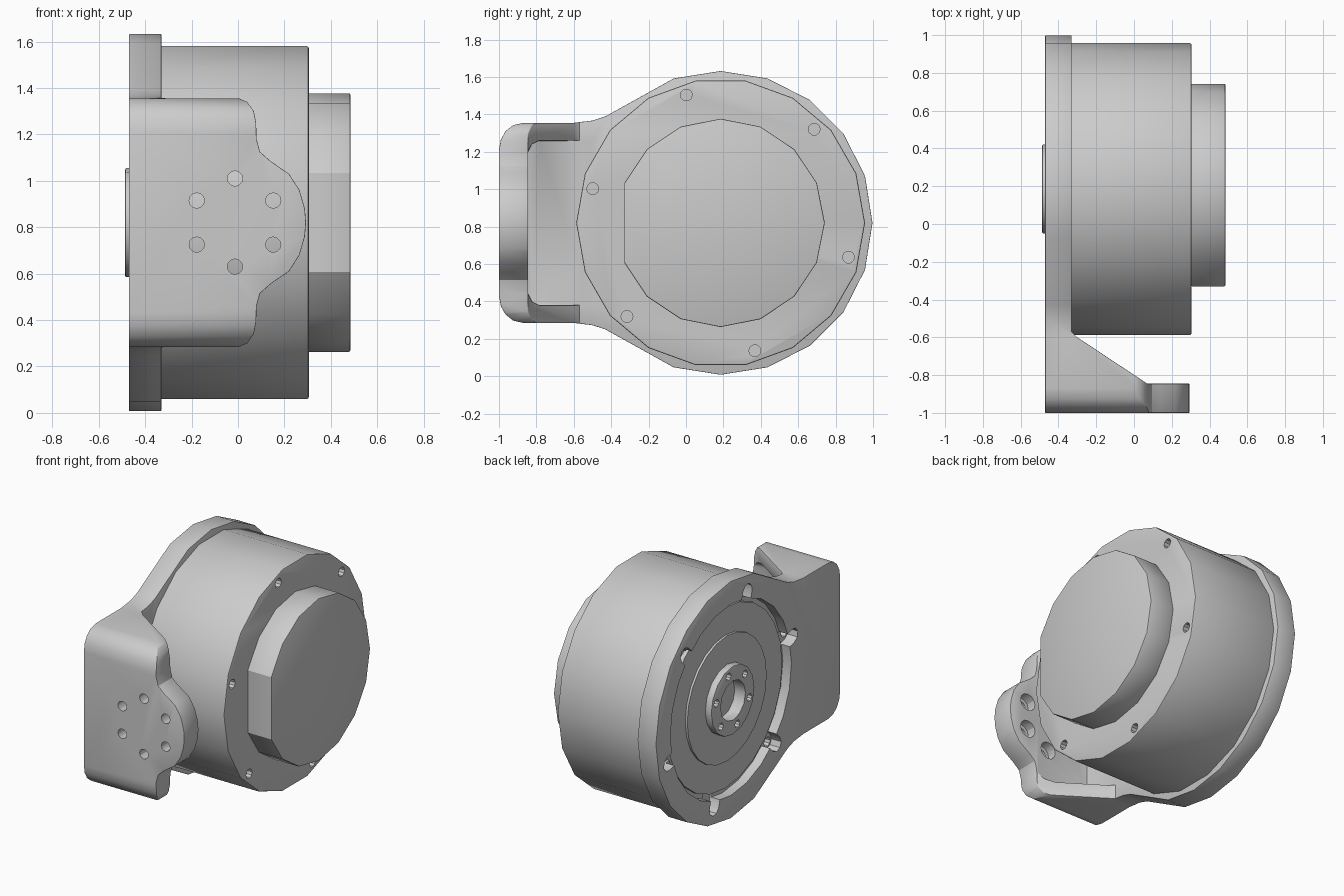
import bpy, bmesh, math
from math import cos, sin, radians
from mathutils import Vector

if "Cube" in bpy.data.objects:
    bpy.data.objects.remove(bpy.data.objects["Cube"])

grey = bpy.data.materials.new("machined_grey")
grey.use_nodes = True
COLOUR = (0.6, 0.6, 0.6, 1)
grey.diffuse_color = COLOUR
grey.node_tree.nodes["Principled BSDF"].inputs["Base Color"].default_value = COLOUR

CY, CZ = 0.185, 0.82                      # motor axis runs along x


def circle(r, n, cy=CY, cz=CZ, start=0):
    return [(cy + r * cos(math.tau * i / n + start),
             cz + r * sin(math.tau * i / n + start)) for i in range(n)]


def polar(r, deg, cy=CY, cz=CZ):
    return cy + r * cos(radians(deg)), cz + r * sin(radians(deg))


def prism(name, outline, axis, a, b):
    """Extrude a 2D outline from a to b along an axis."""
    place = {"x": lambda u, v, t: (t, u, v),
             "y": lambda u, v, t: (u, t, v),
             "z": lambda u, v, t: (u, v, t)}[axis]
    bm = bmesh.new()
    low = [bm.verts.new(place(u, v, a)) for u, v in outline]
    high = [bm.verts.new(place(u, v, b)) for u, v in outline]
    bm.faces.new(low)
    bm.faces.new(high)
    n = len(outline)
    for i in range(n):
        j = (i + 1) % n
        bm.faces.new((low[i], low[j], high[j], high[i]))
    bmesh.ops.recalc_face_normals(bm, faces=bm.faces)
    mesh = bpy.data.meshes.new(name)
    bm.to_mesh(mesh)
    bm.free()
    mesh.materials.append(grey)
    ob = bpy.data.objects.new(name, mesh)
    bpy.context.collection.objects.link(ob)
    return ob


def apply(ob, mod):
    bpy.context.view_layer.objects.active = ob
    bpy.ops.object.modifier_apply(modifier=mod.name)


def combine(ob, cutter, operation="DIFFERENCE"):
    mod = ob.modifiers.new("cut", "BOOLEAN")
    mod.object, mod.operation, mod.solver = cutter, operation, "EXACT"
    apply(ob, mod)
    bpy.data.objects.remove(cutter)


def bevel(ob, width, angle=50):
    mod = ob.modifiers.new("edge", "BEVEL")
    mod.width, mod.segments = width, 2
    mod.limit_method, mod.angle_limit = "ANGLE", radians(angle)
    apply(ob, mod)


def finish(ob):
    bpy.ops.object.select_all(action="DESELECT")
    ob.select_set(True)
    bpy.context.view_layer.objects.active = ob
    bpy.ops.object.shade_smooth_by_angle(angle=radians(30))


def mirrored(points):
    """Close an outline by mirroring it in the height of the axis."""
    return points + [(u, 2 * CZ - v) for u, v in reversed(points) if abs(v - CZ) > 1e-4]


SCREWS = [45 + 60 * i for i in range(6)]

# Bracket: round flange and arm, with a bent front tab
rim = [polar(0.812, a) for a in range(0, 109, 18)]
arm = [(-0.43, 1.39), (-0.5, 1.367), (-0.6, 1.355), (-0.87, 1.355), (-0.925, 1.342),
       (-0.965, 1.31), (-0.99, 1.265), (-1, 1.21)]
bracket = prism("mounting_bracket", mirrored(rim + arm), "x", -0.47, 0.295)
plan = [(-0.6, -1.1), (0.4, -1.1), (0.4, -0.845), (0.07, -0.845),
        (-0.3, -0.6), (-0.33, -0.57), (-0.33, 1.1), (-0.6, 1.1)]
combine(bracket, prism("plan", plan, "z", -0.2, 1.9), "INTERSECT")
tab = [(-0.6, 1.8), (-0.32, 1.8), (-0.32, 1.37), (0, 1.357), (0.04, 1.34), (0.068, 1.3),
       (0.078, 1.25), (0.08, 1.18), (0.095, 1.125), (0.14, 1.085), (0.22, 1.03),
       (0.265, 0.96), (0.288, 0.88), (0.293, CZ)]
combine(bracket, prism("tab", mirrored(tab), "y", -1.2, 1.2), "INTERSECT")

# Pocket between the two gussets
pocket = [(-0.5, 1.26), (-0.785, 1.26), (-0.825, 1.24), (-0.845, 1.2)]
combine(bracket, prism("pocket", mirrored(pocket), "x", -0.33, 0.5))
bevel(bracket, 0.01)

# Counterbored holes in the tab
for i in range(6):
    x, z = polar(0.19, 30 + 60 * i, -0.013, CZ)
    combine(bracket, prism("hole", circle(0.033, 12, x, z), "y", -1.1, -0.8))
    combine(bracket, prism("bore", circle(0.058, 12, x, z), "y", -0.91, -0.8))

# Recess and screw slots in the outer flange face
combine(bracket, prism("recess", circle(0.655, 24), "x", -0.6, -0.405))
for a in SCREWS:
    d = Vector((cos(radians(a)), sin(radians(a))))
    s = Vector((-d.y, d.x))
    c = Vector((CY, CZ))
    slot = [c + d * 0.6 - s * 0.05, c + d * 0.7 - s * 0.05, c + d * 0.735 - s * 0.035,
            c + d * 0.75, c + d * 0.735 + s * 0.035, c + d * 0.7 + s * 0.05,
            c + d * 0.6 + s * 0.05]
    combine(bracket, prism("slot", slot, "x", -0.6, -0.395))
    combine(bracket, prism("screw", circle(0.033, 10, *polar(0.705, a)), "x", -0.6, -0.345))
finish(bracket)

# Motor drum with screw holes in its end face
drum = prism("motor_drum", circle(0.772, 18), "x", -0.34, 0.305)
bevel(drum, 0.008)
for a in SCREWS:
    combine(drum, prism("hole", circle(0.032, 10, *polar(0.708, a)), "x", 0.22, 0.4))
finish(drum)

# End cap with one wider flat towards the front
cap_outline = circle(0.557, 16)
del cap_outline[8]
cap = prism("end_cap", cap_outline, "x", 0.3, 0.484)
bevel(cap, 0.006)
finish(cap)

# Output side: stepped discs and a drilled hub ring
plate = prism("output_plate", circle(0.62, 24), "x", -0.425, -0.36)
disc = prism("output_disc", circle(0.43, 24), "x", -0.44, -0.4)
hub = prism("output_hub", circle(0.235, 16), "x", -0.486, -0.43)
bevel(hub, 0.006)
for part in (plate, disc, hub):
    combine(part, prism("bore", circle(0.135, 12), "x", -0.6, -0.39))
for i in range(6):
    combine(hub, prism("hole", circle(0.026, 10, *polar(0.185, 60 * i + 15)), "x", -0.6, -0.445))
for part in (plate, disc, hub):
    finish(part)
